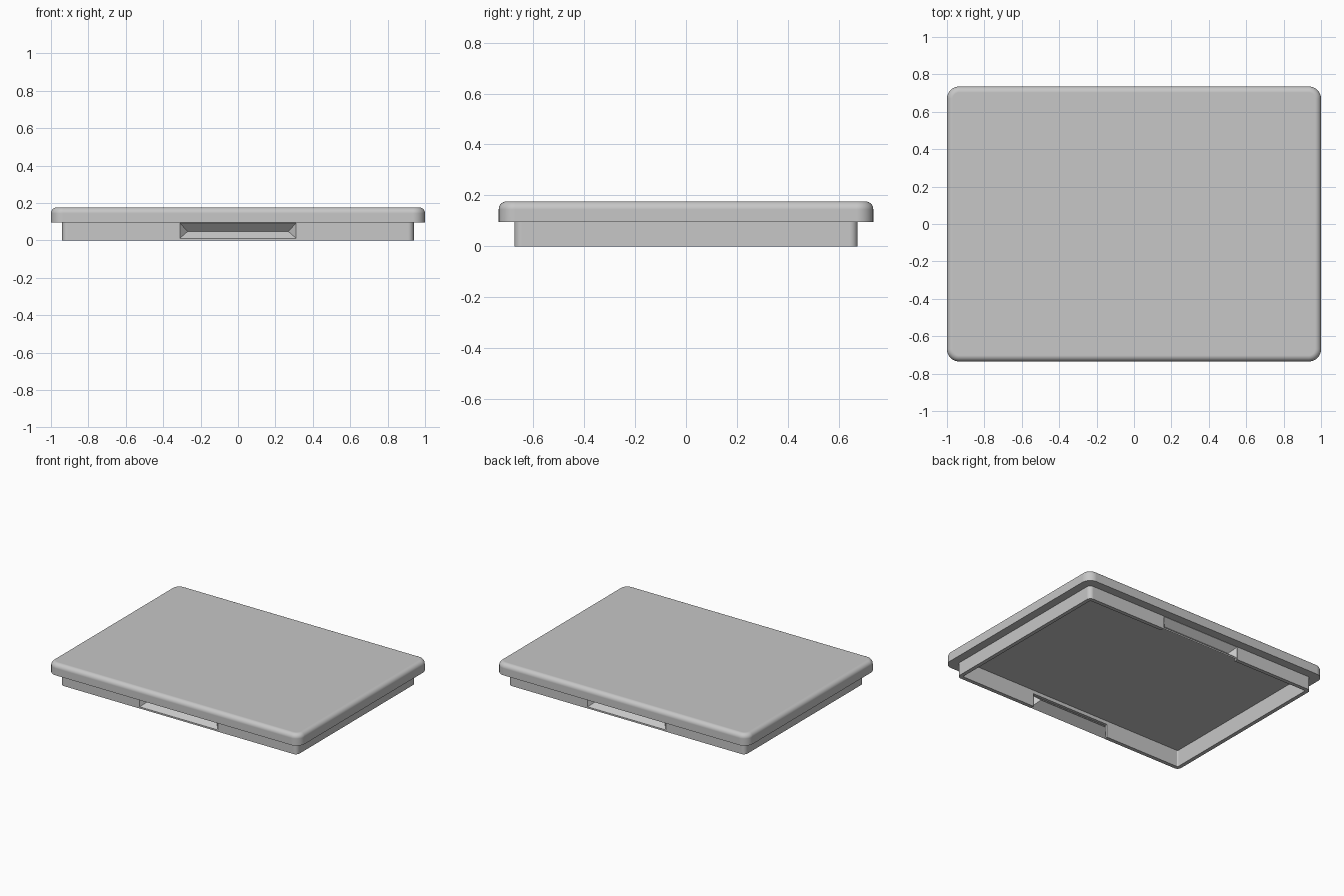
import bpy, bmesh
from math import sin, cos, pi, radians

if "Cube" in bpy.data.objects:
    bpy.data.objects.remove(bpy.data.objects["Cube"], do_unlink=True)

grey = bpy.data.materials.new("light_grey")
grey.use_nodes = True
colour = (0.57, 0.57, 0.57, 1)
grey.diffuse_color = colour
grey.node_tree.nodes["Principled BSDF"].inputs["Base Color"].default_value = colour

LID_X, LID_Y, LID_R = 1.0, 0.735, 0.065
SEAM, TOP, EDGE, CEILING = 0.095, 0.177, 0.032, 0.12
RIM_X, RIM_Y, RIM_R, WALL = 0.94, 0.673, 0.03, 0.028
GRIP, MID = 0.313, 0.048


def rounded_rect(hx, hy, r, z, steps=8):
    """Counter-clockwise outline of a rectangle with round corners."""
    pts = []
    for q, (sx, sy) in enumerate([(1, 1), (-1, 1), (-1, -1), (1, -1)]):
        for i in range(steps + 1):
            a = (q + i / steps) * pi / 2
            pts.append((sx * (hx - r) + r * cos(a), sy * (hy - r) + r * sin(a), z))
    return pts


def loft(name, loops):
    """Skin a stack of outlines and cap both ends."""
    bm = bmesh.new()
    rings = [[bm.verts.new(p) for p in loop] for loop in loops]
    n = len(rings[0])
    bm.faces.new(rings[0])
    bm.faces.new(rings[-1])
    for a, b in zip(rings, rings[1:]):
        for i in range(n):
            j = (i + 1) % n
            bm.faces.new((a[i], a[j], b[j], b[i]))
    bmesh.ops.recalc_face_normals(bm, faces=bm.faces)
    mesh = bpy.data.meshes.new(name)
    bm.to_mesh(mesh)
    bm.free()
    mesh.materials.append(grey)
    ob = bpy.data.objects.new(name, mesh)
    bpy.context.collection.objects.link(ob)
    return ob


def upright_rect(y, hx, z0, z1):
    return [(-hx, y, z0), (hx, y, z0), (hx, y, z1), (-hx, y, z1)]


def boolean(target, tool, operation):
    bpy.context.view_layer.objects.active = target
    mod = target.modifiers.new("cut", "BOOLEAN")
    mod.operation, mod.solver, mod.object = operation, "EXACT", tool
    bpy.ops.object.modifier_apply(modifier=mod.name)
    bpy.data.objects.remove(tool, do_unlink=True)


# Lid as one shell: ceiling, inner wall, rim, overhang, rolled upper edge
inner = (RIM_X - WALL, RIM_Y - WALL, 0.008)
loops = [rounded_rect(*inner, CEILING),
         rounded_rect(*inner, 0),
         rounded_rect(RIM_X, RIM_Y, RIM_R, 0),
         rounded_rect(RIM_X, RIM_Y, RIM_R, SEAM),
         rounded_rect(LID_X, LID_Y, LID_R, SEAM)]
for i in range(9):
    a = i / 8 * pi / 2
    inset = EDGE * (1 - cos(a))
    loops.append(rounded_rect(LID_X - inset, LID_Y - inset, LID_R - inset,
                              TOP - EDGE + EDGE * sin(a)))
lid = loft("lid", loops)

# Finger grips: a gap in the front and back wall, closed by a thin inward fold
for side in (-1, 1):
    face = side * RIM_Y
    gap = loft("gap", [upright_rect(face + side * 0.01, GRIP, -0.01, SEAM),
                       upright_rect(face - side * 0.05, GRIP, -0.01, SEAM)])
    boolean(lid, gap, "DIFFERENCE")
    fold = loft("fold", [upright_rect(face - side * 0.001, GRIP + 0.006, 0, SEAM + 0.006),
                         upright_rect(face - side * 0.058, 0.275, MID - 0.001, MID + 0.001)])
    boolean(lid, fold, "UNION")
    recess = loft("recess", [upright_rect(face + side * 0.001, GRIP, 0.01, SEAM),
                             upright_rect(face - side * 0.043, 0.27, MID - 0.001, MID + 0.001)])
    boolean(lid, recess, "DIFFERENCE")

# Smooth rounded edges, with broad faces flat and folds crisp
bpy.ops.object.select_all(action="DESELECT")
lid.select_set(True)
bpy.context.view_layer.objects.active = lid
bpy.ops.object.shade_smooth_by_angle(angle=radians(25))
weighted = lid.modifiers.new("flat_faces", "WEIGHTED_NORMAL")
weighted.keep_sharp = True
